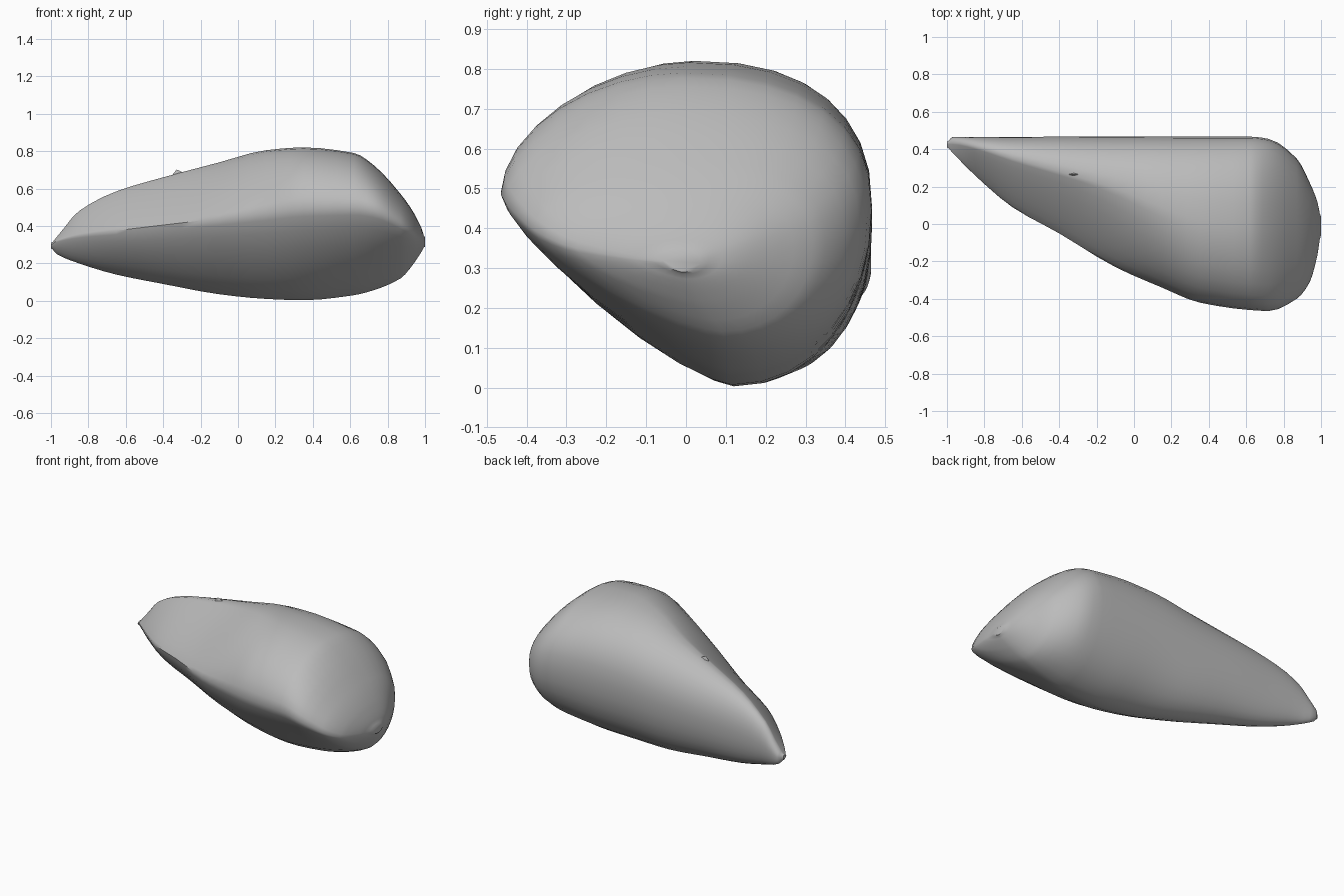
import bpy, bmesh
from math import sin, cos, pi

cube = bpy.data.objects.get("Cube")
if cube:
    bpy.data.objects.remove(cube, do_unlink=True)

grey = bpy.data.materials.new("stone grey")
grey.use_nodes = True
colour = (0.5, 0.5, 0.5, 1)
grey.diffuse_color = colour
grey.node_tree.nodes["Principled BSDF"].inputs["Base Color"].default_value = colour

# Stations: x, front y, back y, top z, bottom z, front edge z, crest y, keel y
stations = [
    (-1.0, .41, .44, .31, .28, .30, .43, .43),
    (-.97, .38, .465, .34, .25, .32, .43, .44),
    (-.85, .26, .465, .48, .20, .35, .41, .40),
    (-.65, .09, .465, .585, .14, .375, .35, .35),
    (-.4, -.05, .467, .66, .09, .405, .28, .29),
    (-.1, -.23, .467, .74, .035, .44, .19, .22),
    (.15, -.34, .467, .805, .01, .47, .09, .15),
    (.35, -.42, .467, .82, .003, .495, .02, .12),
    (.62, -.46, .467, .79, .03, .50, -.01, .11),
    (.72, -.465, .455, .73, .055, .485, -.01, .11),
    (.87, -.40, .35, .57, .12, .41, .00, .10),
    (.94, -.31, .22, .47, .20, .36, -.02, .05),
    (.98, -.17, .12, .39, .26, .33, -.02, .01),
    (1.0, -.06, .04, .34, .29, .315, -.01, -.01),
]
QUARTER = 8


def arc(centre, side, pole, power, backward):
    """Points on a quarter superellipse, leaving out the last one."""
    points = []
    for i in range(QUARTER):
        t = i / QUARTER * pi / 2
        if backward:
            t = pi / 2 - t
        u, v = abs(cos(t)) ** (2 / power), abs(sin(t)) ** (2 / power)
        points.append((centre[0] + (side - centre[0]) * u,
                       centre[1] + (pole - centre[1]) * v))
    return points


def section(front, back, top, bottom, edge, crest, keel, bulge):
    """Steep flat front on the narrow part, a dome on the broad part."""
    waist = bottom + (top - bottom) * .55
    return (arc((crest, edge), front, top, 1.15 + .7 * bulge, False)
            + arc((crest, waist), back, top, 2.1 + .25 * bulge, True)
            + arc((keel, waist), back, bottom, 2.1, False)
            + arc((keel, edge), front, bottom, 1.35, True))


def curve_value(a, b, c, d, xs, t):
    """Smooth curve through b and c, kept from overshooting."""
    h = xs[2] - xs[1]
    slopes = (b - a) / max(xs[1] - xs[0], .001), (c - b) / h, (d - c) / max(xs[3] - xs[2], .001)
    m = [2 * p * q / (p + q) if p * q > 0 else 0 for p, q in zip(slopes, slopes[1:])]
    e = 1 - t
    return (b * (1 + 2 * t) * e * e + m[0] * h * t * e * e
            + c * t * t * (3 - 2 * t) - m[1] * h * t * t * e)


# Lofted rock body
bm = bmesh.new()
rings = []
last = len(stations) - 1
steps = 3
for n in range(last):
    quad = [stations[min(max(n + k, 0), last)] for k in (-1, 0, 1, 2)]
    xs = [s[0] for s in quad]
    for i in range(steps + (n == last - 1)):
        t = i / steps
        x = xs[1] + (xs[2] - xs[1]) * t
        values = [curve_value(*(s[k] for s in quad), xs, t) for k in range(1, 8)]
        bulge = min(max((x + .25) / .6, 0), 1)
        rings.append([bm.verts.new((x, y, z)) for y, z in section(*values, bulge)])
for a, b in zip(rings, rings[1:]):
    for i in range(len(a)):
        j = (i + 1) % len(a)
        bm.faces.new((a[i], a[j], b[j], b[i]))
bm.faces.new(rings[0])
bm.faces.new(rings[-1])
bmesh.ops.recalc_face_normals(bm, faces=bm.faces)
mesh = bpy.data.meshes.new("rock_body")
bm.to_mesh(mesh)
bm.free()
mesh.materials.append(grey)
body = bpy.data.objects.new("rock_body", mesh)
bpy.context.collection.objects.link(body)
bpy.context.view_layer.objects.active = body
body.select_set(True)
bpy.ops.object.shade_smooth_by_angle(angle=pi / 4)

# Small raised chip on the crest
bpy.ops.mesh.primitive_cone_add(vertices=4, radius1=.09, depth=.07, location=(-.32, .265, .668))
chip = bpy.context.object
chip.name = "crest_chip"
chip.scale = (1, .25, 1)
chip.rotation_euler = (0, -.25, 0)
chip.data.materials.append(grey)
